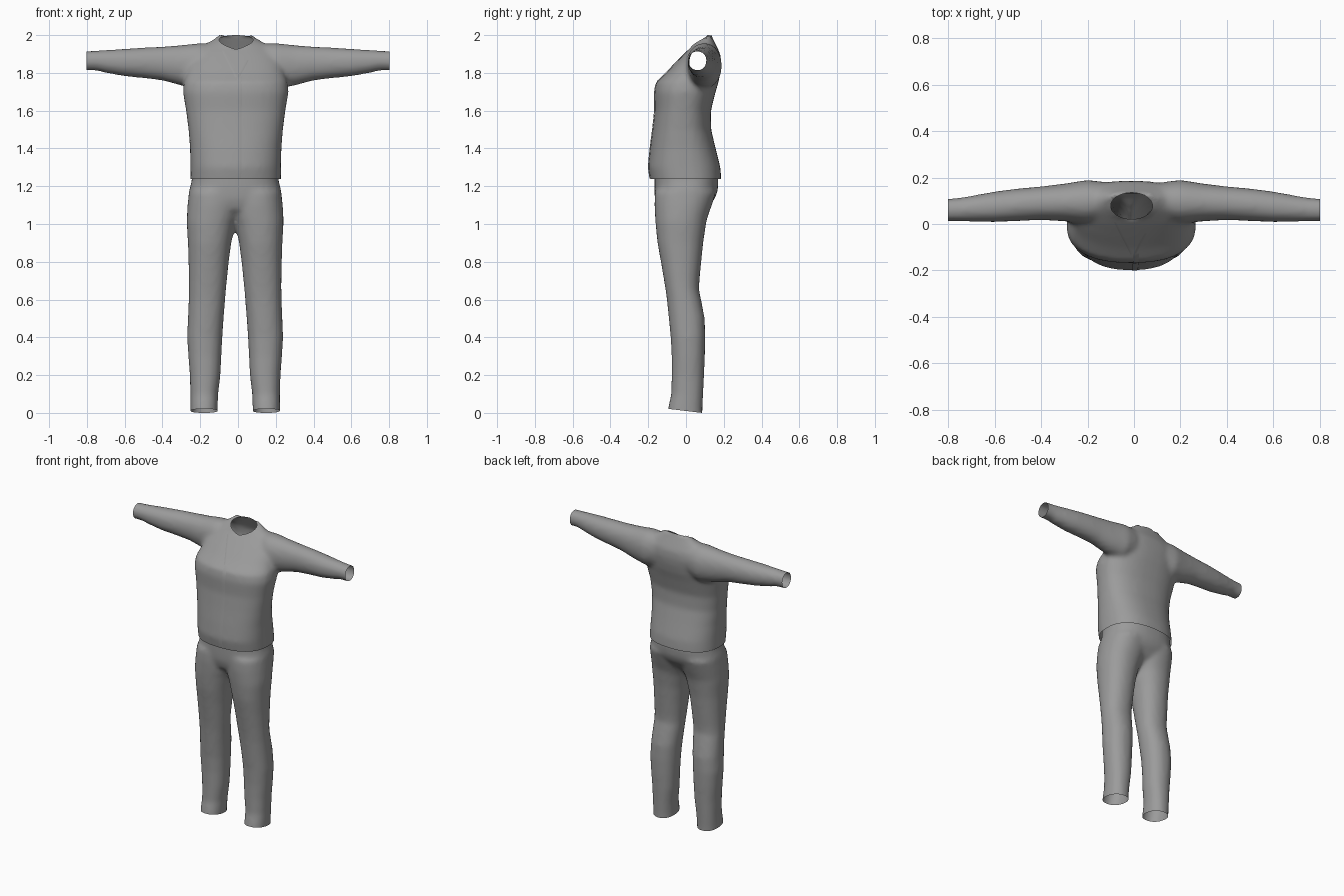
import bpy, bmesh, math
from mathutils import Vector

if "Cube" in bpy.data.objects:
    bpy.data.objects.remove(bpy.data.objects["Cube"])

GREY = bpy.data.materials.new("grey_cloth")
GREY.diffuse_color = (0.33, 0.33, 0.33, 1)
GREY.use_nodes = True
GREY.node_tree.nodes["Principled BSDF"].inputs["Base Color"].default_value = GREY.diffuse_color
CX = -0.012          # the outfit hangs slightly off centre
SEG = 40


def loft(bm, rings):
    """Closed tube through rings of points."""
    rows = [[bm.verts.new(p) for p in r] for r in rings]
    for a, b in zip(rows, rows[1:]):
        for i in range(SEG):
            j = (i + 1) % SEG
            bm.faces.new((a[i], a[j], b[j], b[i]))
    bm.faces.new(rows[0][::-1])
    bm.faces.new(rows[-1])


def oval(u0, u1, v0, v1, power=2.0):
    """Rounded-box outline between two extents on each axis."""
    e, pts = 2 / power, []
    for i in range(SEG):
        t = 2 * math.pi * i / SEG
        c, s = math.cos(t), math.sin(t)
        u = (u0 + u1) / 2 + (u1 - u0) / 2 * math.copysign(abs(c) ** e, c)
        v = (v0 + v1) / 2 + (v1 - v0) / 2 * math.copysign(abs(s) ** e, s)
        pts.append((u, v))
    return pts


def level(x0, x1, y0, y1, z, power):
    return [(x, y, z) for x, y in oval(x0, x1, y0, y1, power)]


def cloth(name, bm, voxel, smooth):
    """Fuse overlapping tubes into one soft skin and return it."""
    bmesh.ops.recalc_face_normals(bm, faces=bm.faces)
    me = bpy.data.meshes.new(name)
    bm.to_mesh(me)
    bm.free()
    ob = bpy.data.objects.new(name, me)
    bpy.context.collection.objects.link(ob)
    m = ob.modifiers.new("fuse", 'REMESH')
    m.mode, m.voxel_size = 'VOXEL', voxel
    m = ob.modifiers.new("soften", 'SMOOTH')
    m.factor, m.iterations = 0.5, smooth
    bpy.context.view_layer.update()
    new = bpy.data.meshes.new_from_object(ob.evaluated_get(bpy.context.evaluated_depsgraph_get()))
    ob.modifiers.clear()
    ob.data = new
    new.name = name
    return ob


def cut(bm, point, normal):
    """Open an end by trimming everything beyond a plane."""
    bmesh.ops.bisect_plane(bm, geom=bm.verts[:] + bm.edges[:] + bm.faces[:],
                           plane_co=point, plane_no=normal, clear_outer=True)


def finish(ob, bm):
    bm.to_mesh(ob.data)
    bm.free()
    ob.data.materials.clear()
    ob.data.materials.append(GREY)
    ob.data.polygons.foreach_set("use_smooth", [True] * len(ob.data.polygons))
    ob.data.update()


# Jacket body: height, half width, front, back
bm = bmesh.new()
body = [(1.17, .238, -.175, .187), (1.24, .24, -.19, .187), (1.3, .24, -.2, .182),
        (1.4, .242, -.19, .157), (1.5, .25, -.177, .133), (1.6, .263, -.166, .132),
        (1.7, .28, -.168, .157), (1.75, .275, -.158, .172), (1.8, .26, -.105, .182),
        (1.85, .25, -.058, .187), (1.9, .225, -.01, .182), (1.95, .165, .04, .158),
        (1.98, .115, .075, .143), (2.01, .085, .1, .13)]
loft(bm, [level(CX - w, CX + w, f, b, z, 2.4) for z, w, f, b in body])

# Sleeves: distance out, front, back, bottom, top
sleeve = [(.12, .02, .18, 1.74, 1.955), (.2, .0, .19, 1.715, 1.958), (.3, .012, .174, 1.733, 1.947),
          (.4, .017, .162, 1.76, 1.939), (.5, .013, .153, 1.772, 1.934), (.6, .008, .14, 1.782, 1.928),
          (.7, .01, .122, 1.8, 1.921), (.75, .012, .113, 1.813, 1.918), (.87, .012, .105, 1.812, 1.913)]
for s in (-1, 1):
    loft(bm, [[(s * x, y, z) for y, z in oval(f, b, lo, hi, 2.1)] for x, f, b, lo, hi in sleeve])
jacket = cloth("jacket", bm, 0.014, 7)

# Open hem, cuffs and neck
bm = bmesh.new()
bm.from_mesh(jacket.data)
cut(bm, (0, 0, 1.237), (0, 0, -1))
for s in (-1, 1):
    cut(bm, (s * .802, 0, 0), (s, 0, 0))
NX, NY, RX, RY = -.01, .078, .09, .057


def neck(v):
    return math.hypot((v.co.x - NX) / RX, (v.co.y - NY) / RY)


bmesh.ops.delete(bm, geom=[v for v in bm.verts if v.co.z > 1.86 and neck(v) < 1.0], context='VERTS')
for v in bm.verts:
    if v.is_boundary and v.co.z > 1.86 and abs(v.co.x) < .2:
        k = neck(v)
        v.co.x = NX + (v.co.x - NX) / k
        v.co.y = NY + (v.co.y - NY) / k
        t = max(0, (v.co.y - NY + RY) / (2 * RY))
        v.co.z = 1.925 + .075 * t ** .6
finish(jacket, bm)

# Trousers: hips, then a pair of legs
bm = bmesh.new()
hips = [(1.03, .09, -.09, .05), (1.08, .19, -.15, .11), (1.13, .24, -.165, .15), (1.17, .245, -.167, .167),
        (1.23, .23, -.167, .172), (1.3, .225, -.167, .165), (1.36, .225, -.165, .15)]
loft(bm, [level(-.015 - w, -.015 + w, f, b, z, 2.4) for z, w, f, b in hips])
# Leg: height, inner and outer distance, front, back
leg = [(1.17, -.03, .245, -.165, .16), (1.1, -.03, .252, -.167, .137), (1.03, -.012, .256, -.163, .112),
       (1.0, .0, .256, -.161, .106), (.9, .021, .25, -.151, .091), (.8, .034, .247, -.133, .081),
       (.7, .044, .245, -.116, .071), (.65, .049, .245, -.108, .069), (.6, .053, .246, -.101, .08),
       (.5, .061, .25, -.091, .099), (.4, .068, .254, -.081, .102), (.3, .073, .248, -.076, .1),
       (.2, .078, .24, -.076, .096), (.1, .09, .237, -.078, .091), (.02, .093, .237, -.096, .087),
       (-.07, .093, .237, -.1, .087)]
for s in (-1, 1):
    loft(bm, [level(-.015 + s * i, -.015 + s * o, f, b, z, 2.2) for z, i, o, f, b in leg])
trousers = cloth("trousers", bm, 0.014, 6)
bm = bmesh.new()
bm.from_mesh(trousers.data)
cut(bm, (0, .085, 0), (0, -.12, -1))
cut(bm, (0, 0, 1.3), (0, 0, 1))
finish(trousers, bm)


# Thin overlaps lying on the jacket front
def strip(name, path, width):
    bm, prev = bmesh.new(), None
    a, b = Vector(path[0]), Vector(path[1])
    side = Vector((-(b - a).y, (b - a).x)).normalized() * width
    n = 24
    for i in range(n + 1):
        p, row = a.lerp(b, i / n), []
        for q in (p, p + side * .5, p + side):
            hit, loc, no, _ = jacket.ray_cast((q.x, -1, q.y), (0, 1, 0))
            if hit:
                row.append(bm.verts.new(loc + no * (.003 if len(row) < 2 else .001)))
        if prev and len(row) == 3 == len(prev):
            for j in range(2):
                bm.faces.new((prev[j], prev[j + 1], row[j + 1], row[j]))
        prev = row
    bmesh.ops.recalc_face_normals(bm, faces=bm.faces)
    if sum(f.normal.y for f in bm.faces) > 0:
        bmesh.ops.reverse_faces(bm, faces=bm.faces)
    ob = bpy.data.objects.new(name, bpy.data.meshes.new(name))
    bpy.context.collection.objects.link(ob)
    finish(ob, bm)


strip("front_placket", [(-.008, 1.242), (-.004, 1.78)], -.025)
strip("left_lapel", [(-.004, 1.78), (-.075, 1.92)], .012)
strip("right_lapel", [(-.004, 1.78), (.045, 1.87)], -.012)
